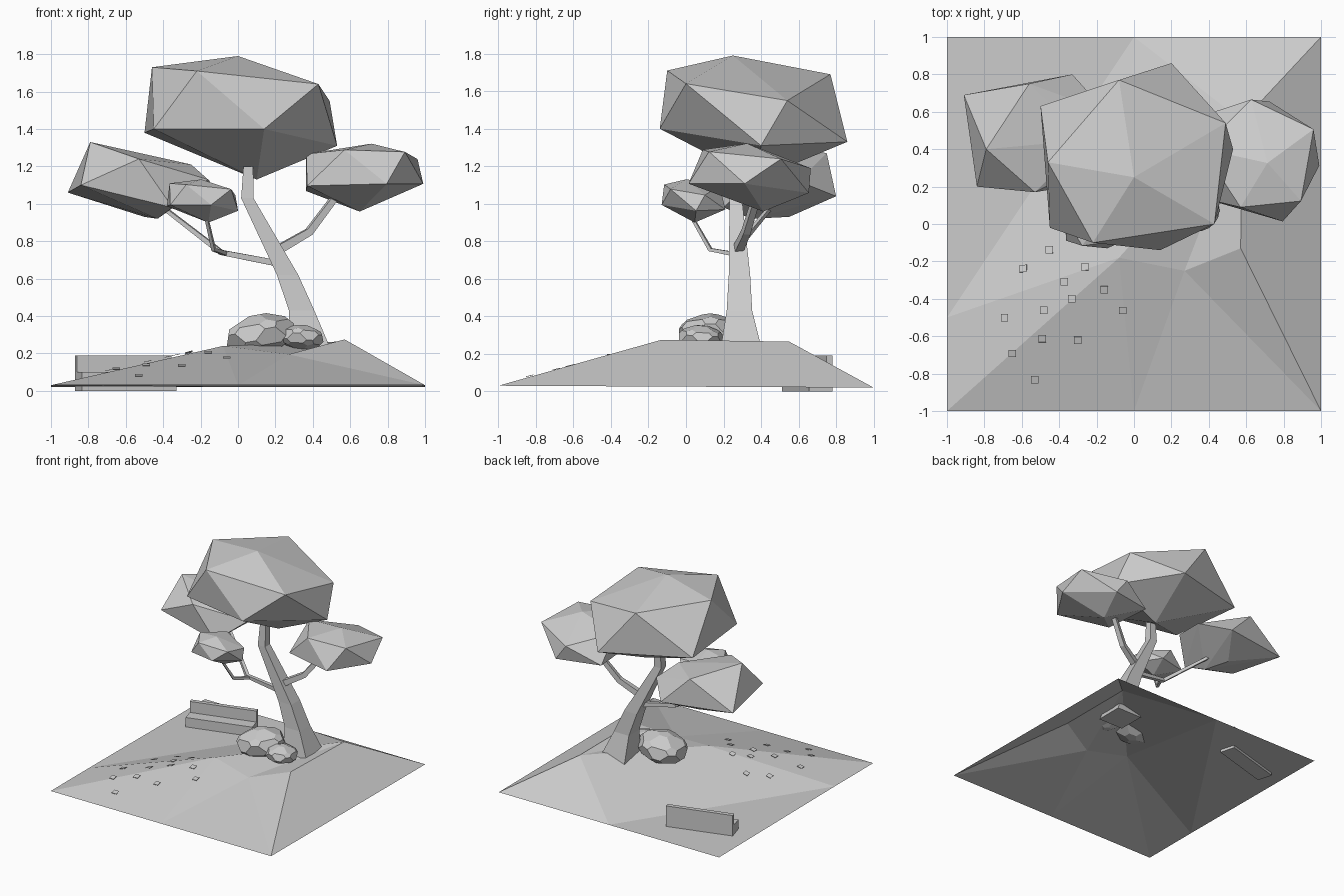
import bpy, bmesh
from math import cos, sin, pi, radians
from mathutils import Vector, Matrix
from mathutils.bvhtree import BVHTree

cube = bpy.data.objects.get("Cube")
if cube:
    bpy.data.objects.remove(cube)

grey = bpy.data.materials.new("plain grey")
grey.use_nodes = True
grey.diffuse_color = (0.6, 0.6, 0.6, 1)
shader = next(n for n in grey.node_tree.nodes if n.type == 'BSDF_PRINCIPLED')
shader.inputs["Base Color"].default_value = grey.diffuse_color


def finish(name, bm, recalc=True):
    """Turn a bmesh into a flat shaded grey object."""
    if recalc:
        bmesh.ops.recalc_face_normals(bm, faces=bm.faces)
    mesh = bpy.data.meshes.new(name)
    bm.to_mesh(mesh)
    bm.free()
    mesh.materials.append(grey)
    obj = bpy.data.objects.new(name, mesh)
    bpy.context.scene.collection.objects.link(obj)
    return obj


def placement(centre, scale, tilt=0, yaw=0):
    return (Matrix.Translation(centre) @ Matrix.Rotation(radians(yaw), 4, 'Z')
            @ Matrix.Rotation(radians(tilt), 4, 'Y') @ Matrix.Diagonal((*scale, 1)))


def tube(name, path, level=False):
    """Tapered square tube through (point, half width) pairs; level keeps rings horizontal."""
    bm = bmesh.new()
    rings = []
    points = [Vector(p) for p, w in path]
    for i, (p, w) in enumerate(path):
        along = points[min(i + 1, len(points) - 1)] - points[max(i - 1, 0)]
        turn = Matrix.Identity(3) if level else along.to_track_quat('Z', 'Y').to_matrix()
        rings.append([bm.verts.new(points[i] + turn @ Vector((sx * w, sy * w, 0)))
                      for sx, sy in [(-1, -1), (1, -1), (1, 1), (-1, 1)]])
    for low, high in zip(rings, rings[1:]):
        for k in range(4):
            n = (k + 1) % 4
            bm.faces.new((low[k], low[n], high[n], high[k]))
    bm.faces.new(rings[0][::-1])
    bm.faces.new(rings[-1])
    return finish(name, bm)


def hull(name, points, matrix):
    """Faceted lump wrapped around a few points."""
    bm = bmesh.new()
    for p in points:
        bm.verts.new(p)
    bmesh.ops.convex_hull(bm, input=bm.verts)
    bm.transform(matrix)
    return finish(name, bm)


# Ground: an open faceted sheet, flat at one back corner, with a raised mound
rim = [(-1, -1), (0, -1), (1, -1), (1, 1), (0, 1), (-1, 1), (-1, -.5)]
mound = [(-.08, -.18, .24), (.27, -.25, .195), (.57, -.13, .275), (.58, .55, .265)]
bm = bmesh.new()
r = [bm.verts.new((x, y, .02 if y == 1 else .03)) for x, y in rim]
a, b, c, d = [bm.verts.new(p) for p in mound]
for face in [(r[6], r[0], a), (r[0], r[1], a), (r[1], b, a), (r[1], r[2], b),
             (r[2], c, b), (r[2], r[3], c), (r[3], d, c), (r[3], r[4], d),
             (r[4], a, d), (r[4], r[6], a), (r[4], r[5], r[6]),
             (a, b, d), (b, c, d)]:
    bm.faces.new(face)
bm.normal_update()
surface = BVHTree.FromBMesh(bm)
finish("ground", bm, recalc=False)

# Paving stones: thin plates lying along the slope
bm = bmesh.new()
for x, y in [(-.45, -.14), (-.59, -.24), (-.26, -.23), (-.37, -.31), (-.69, -.5),
             (-.48, -.46), (-.33, -.4), (-.16, -.35), (-.06, -.46), (-.49, -.61),
             (-.3, -.62), (-.65, -.69), (-.53, -.83)]:
    hit, normal = surface.ray_cast(Vector((x, y, 2)), Vector((0, 0, -1)))[:2]
    lean = Vector((0, 0, 1)).rotation_difference(normal).to_matrix().to_4x4()
    bmesh.ops.create_cube(bm, size=1, matrix=Matrix.Translation(hit + normal * .01) @ lean
                          @ Matrix.Diagonal((.04, .04, .003, 1)))
finish("paving_stones", bm)

# Bench: low seat and upright back, turned a little
bench = placement((-.6, .647, 0), (1, 1, 1), yaw=16)
for name, y0, y1, top in [("bench_seat", -.065, .03, .1), ("bench_back", .03, .065, .19)]:
    bm = bmesh.new()
    bmesh.ops.create_cube(bm, size=1, matrix=bench @ placement(
        (0, (y0 + y1) / 2, top / 2), (.525, y1 - y0, top)))
    finish(name, bm)

# Trunk and branches
tube("trunk", [((.39, .295, .2), .115), ((.34, .285, .43), .068), ((.265, .285, .62), .057),
               ((.05, .265, 1.03), .033), ((.055, .27, 1.2), .026)], level=True)
tube("left_branch", [((.19, .27, .74), .024), ((.38, .32, .85), .02),
                     ((.53, .38, 1.05), .017)])
tube("right_branch", [((.22, .28, .68), .017), ((-.09, .25, .74), .014),
                      ((-.4, .45, .98), .01)])
tube("right_twig", [((-.07, .24, .735), .011), ((-.13, .13, .755), .01),
                    ((-.17, .03, .93), .008)])

# Foliage: one lumpy clump reused at three sizes, and a slanted one
centre = Vector((.015, .36, 1.46))
clump = [Vector(p) - centre for p in [
    (0, .25, 1.79), (.1, .38, 1.13),
    (-.08, .77, 1.69), (.49, .54, 1.55), (.43, 0, 1.64), (-.22, -.1, 1.71),
    (-.46, .33, 1.73), (.2, .86, 1.33), (.53, .4, 1.31), (.14, -.14, 1.4),
    (-.45, -.02, 1.4), (-.5, .63, 1.38)]]
hull("crown_foliage", clump, Matrix.Translation(centre))
hull("left_foliage", clump, placement((.646, .36, 1.14), (.59, .68, .55), yaw=70))
hull("small_foliage", clump, placement((-.19, .04, 1.015), (.37, .34, .35)))
hull("right_foliage", [
    (-.91, .69, 1.06), (-.56, .75, 1.27), (-.33, .8, 1.04), (-.79, .4, 1.33),
    (-.84, .2, 1.1), (-.53, .17, 1.24), (-.25, .45, 1.21), (-.15, .6, 1.12),
    (-.16, .36, 1.13), (-.35, .2, .98), (-.43, .35, .92), (-.5, .55, .93)],
    Matrix.Identity(4))

# Boulders: icosahedra with their corners cut off
for name, spot, scale, tilt, yaw in [
        ("large_boulder", (.12, .13, .3), (.2, .18, .115), -10, 0),
        ("small_boulder", (.34, .08, .285), (.125, .125, .07), 5, 40)]:
    bm = bmesh.new()
    bmesh.ops.create_icosphere(bm, subdivisions=1, radius=1.1)
    bmesh.ops.bevel(bm, geom=bm.verts[:], offset=.3, segments=1, affect='VERTICES')
    bm.transform(placement(spot, scale, tilt, yaw))
    finish(name, bm)
